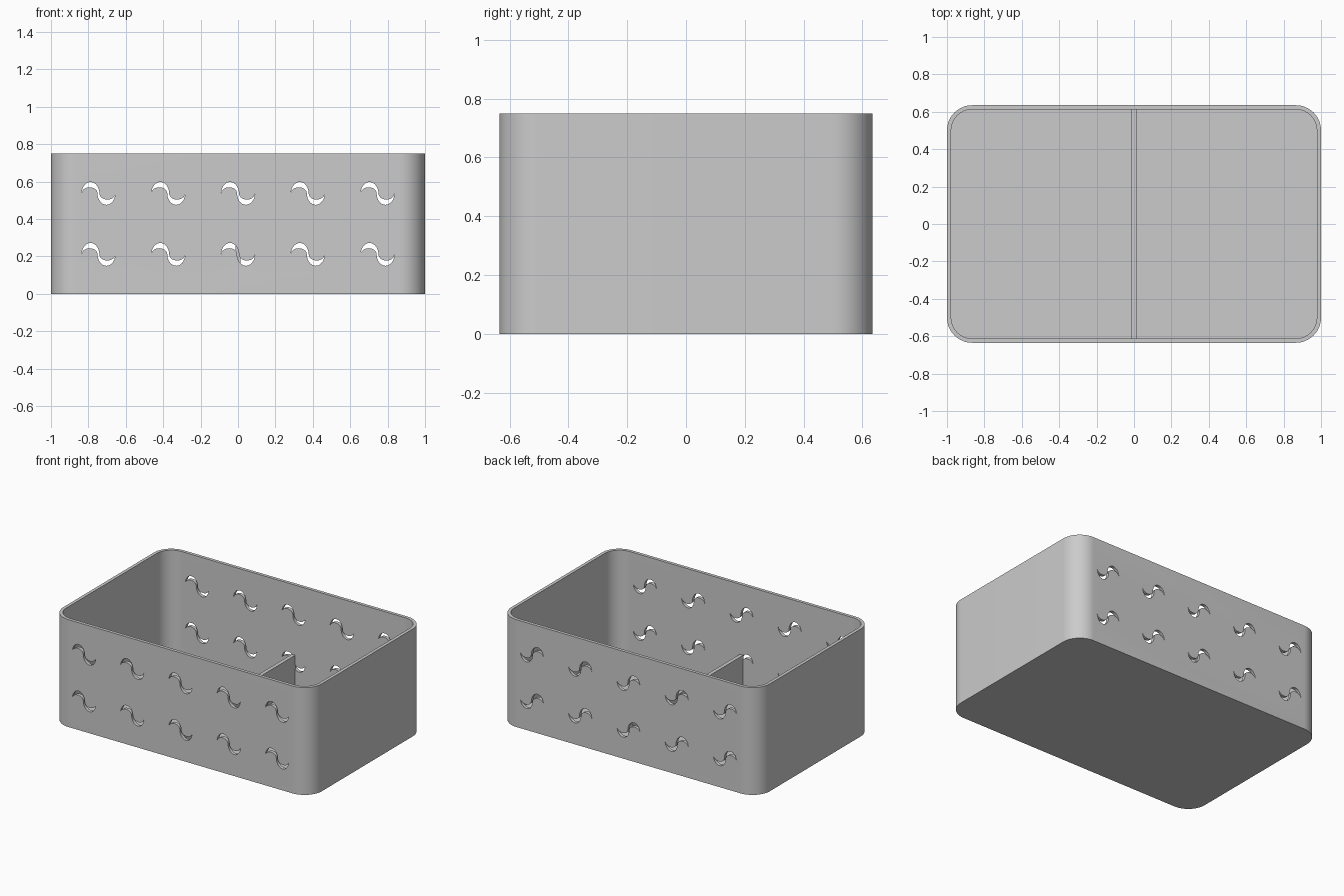
import bpy, bmesh
from math import sin, cos, pi, radians

cube = bpy.data.objects.get("Cube")
if cube:
    bpy.data.objects.remove(cube, do_unlink=True)

HALF_X, HALF_Y, HEIGHT = 1.0, 0.635, 0.75
WALL, RADIUS = 0.0225, 0.135

grey = bpy.data.materials.new("plain grey")
grey.use_nodes = True
grey.diffuse_color = (0.6, 0.6, 0.6, 1)
grey.node_tree.nodes["Principled BSDF"].inputs["Base Color"].default_value = grey.diffuse_color


def rounded_outline(hx, hy, r, steps=16):
    """Corner arcs of a rounded rectangle, anticlockwise."""
    points = []
    for i, (sx, sy) in enumerate([(1, 1), (-1, 1), (-1, -1), (1, -1)]):
        for k in range(steps + 1):
            a = (i + k / steps) * pi / 2
            points.append((sx * (hx - r) + r * cos(a), sy * (hy - r) + r * sin(a)))
    return points


def wave_outline(steps=14):
    """S-shaped slot: a tall hump into a shallow dip, repeated turned by half."""
    def arc(x0, x1, height):
        mid, half = (x0 + x1) / 2, (x1 - x0) / 2
        return [(mid - half * cos(pi * k / steps), height * sin(pi * k / steps))
                for k in range(steps)]
    edge = arc(-0.09, 0.005, 0.061) + arc(0.005, 0.09, -0.033)
    return edge + [(-x, -z) for x, z in edge]


def add_prism(bm, points, offset):
    bottom = [bm.verts.new(p) for p in points]
    face = bm.faces.new(bottom)
    moved = bmesh.ops.extrude_face_region(bm, geom=[face])["geom"]
    bmesh.ops.translate(bm, vec=offset, verts=[g for g in moved if isinstance(g, bmesh.types.BMVert)])


def make_object(name, bm):
    bmesh.ops.recalc_face_normals(bm, faces=bm.faces)
    mesh = bpy.data.meshes.new(name)
    bm.to_mesh(mesh)
    bm.free()
    mesh.materials.append(grey)
    obj = bpy.data.objects.new(name, mesh)
    bpy.context.collection.objects.link(obj)
    return obj


def select_only(obj):
    bpy.ops.object.select_all(action='DESELECT')
    obj.select_set(True)
    bpy.context.view_layer.objects.active = obj


def cut(target, cutter):
    cutter.hide_render = True
    select_only(target)
    mod = target.modifiers.new("cut", 'BOOLEAN')
    mod.operation, mod.solver, mod.object = 'DIFFERENCE', 'EXACT', cutter
    bpy.ops.object.modifier_apply(modifier=mod.name)
    bpy.data.objects.remove(cutter, do_unlink=True)


# Open bin with rounded corners
bm = bmesh.new()
add_prism(bm, [(x, y, 0) for x, y in rounded_outline(HALF_X, HALF_Y, RADIUS)], (0, 0, HEIGHT))
box = make_object("bin", bm)

bm = bmesh.new()
inside = rounded_outline(HALF_X - WALL, HALF_Y - WALL, RADIUS - WALL)
add_prism(bm, [(x, y, WALL) for x, y in inside], (0, 0, HEIGHT))
cut(box, make_object("cavity_cutter", bm))

# Two rows of wave slots through the front and back walls
bm = bmesh.new()
for row_z in (0.211, 0.537):
    for column in range(-2, 3):
        wave = [(x + column * 0.373, -0.8, z + row_z) for x, z in wave_outline()]
        add_prism(bm, wave, (0, 1.6, 0))
cut(box, make_object("slot_cutter", bm))
select_only(box)
bpy.ops.object.shade_smooth_by_angle(angle=radians(30))

# Low divider across the middle
bm = bmesh.new()
bmesh.ops.create_cube(bm, size=1)
bmesh.ops.scale(bm, vec=(0.026, 2 * (HALF_Y - WALL) + 0.002, 0.26 - WALL), verts=bm.verts)
bmesh.ops.translate(bm, vec=(0, 0, (0.26 + WALL) / 2), verts=bm.verts)
make_object("divider", bm)
